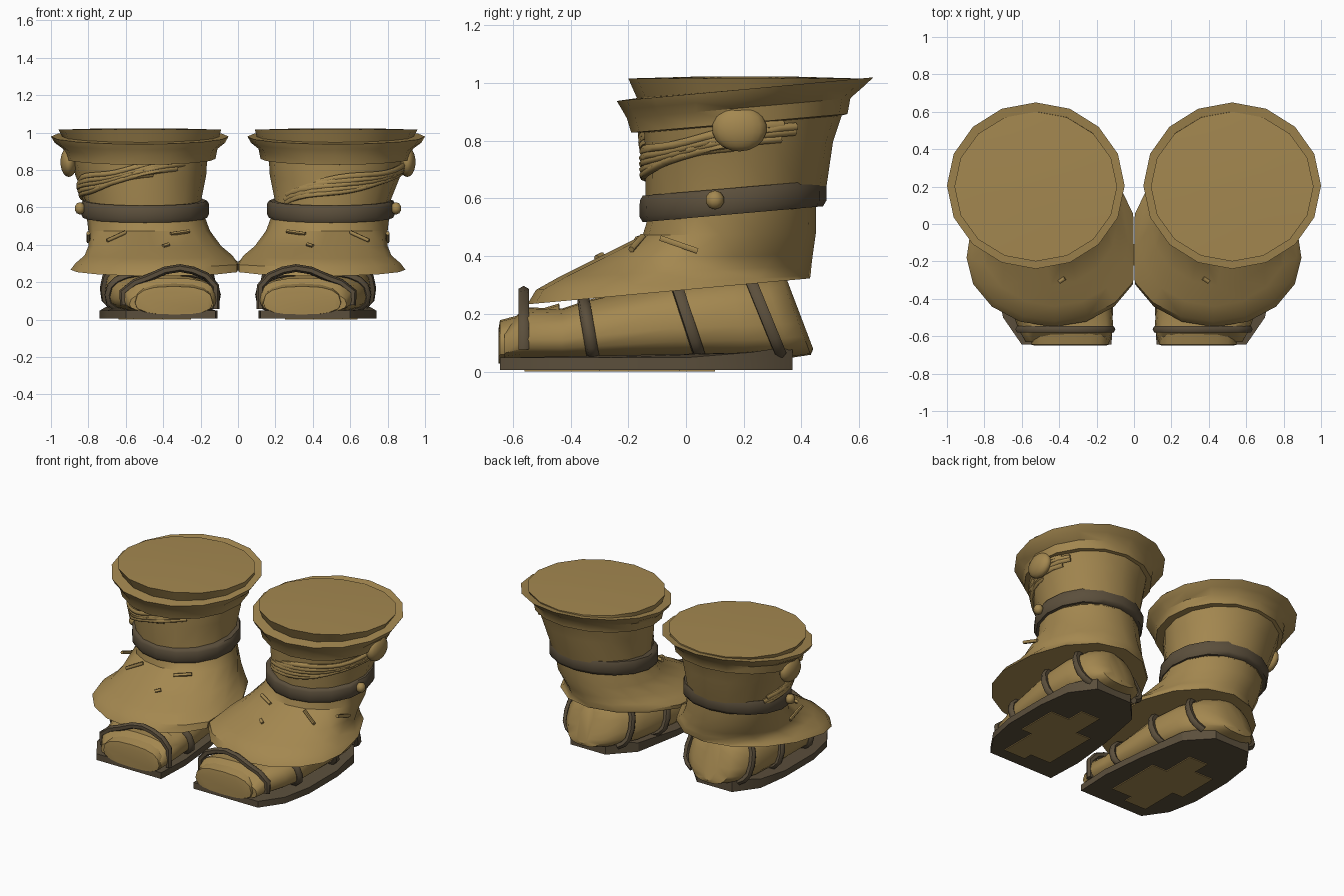
import bpy, bmesh, math
from mathutils import Vector

if "Cube" in bpy.data.objects:
    bpy.data.objects.remove(bpy.data.objects["Cube"])

N = 16


def material(name, rgb):
    m = bpy.data.materials.new(name)
    m.diffuse_color = (*rgb, 1)
    m.use_nodes = True
    m.node_tree.nodes["Principled BSDF"].inputs["Base Color"].default_value = m.diffuse_color
    return m


TAN = material("tan_cloth", (0.37, 0.245, 0.08))
BROWN = material("dark_leather", (0.105, 0.078, 0.045))


def finish(bm, name, mat, side, angle=40):
    """Mirror to the wanted side, fix normals, smooth and link."""
    for v in bm.verts:
        v.co.x *= side
    bmesh.ops.recalc_face_normals(bm, faces=bm.faces)
    me = bpy.data.meshes.new(name)
    bm.to_mesh(me)
    bm.free()
    me.materials.clear()
    me.materials.append(mat)
    ob = bpy.data.objects.new(("right_" if side > 0 else "left_") + name, me)
    bpy.context.collection.objects.link(ob)
    bpy.ops.object.select_all(action='DESELECT')
    ob.select_set(True)
    bpy.context.view_layer.objects.active = ob
    bpy.ops.object.shade_smooth_by_angle(angle=math.radians(angle))
    return ob


def loft(name, rings, mat, side, caps=True, angle=40):
    bm = bmesh.new()
    rows = [[bm.verts.new(p) for p in r] for r in rings]
    n = len(rows[0])
    for a, b in zip(rows, rows[1:]):
        for i in range(n):
            j = (i + 1) % n
            bm.faces.new((a[i], a[j], b[j], b[i]))
    if caps:
        bm.faces.new(rows[0])
        bm.faces.new(rows[-1])
    return finish(bm, name, mat, side, angle)


def ring(x0, x1, yf, yb, zf, zb, yc=None):
    """Tilted egg-shaped ring; yc is where it is widest."""
    yc = (yf + yb) / 2 if yc is None else yc
    pts = []
    for i in range(N):
        a = 2 * math.pi * i / N
        x = (x0 + x1) / 2 + (x1 - x0) / 2 * math.cos(a)
        s = math.sin(a)
        y = yc + s * ((yb - yc) if s > 0 else (yc - yf))
        pts.append((max(x, 0), y, zf + (zb - zf) * (y - yf) / (yb - yf)))
    return pts


def tube(name, pts, r, mat, side):
    """Round cord through points, with tapered ends."""
    cu = bpy.data.curves.new(name, 'CURVE')
    cu.dimensions = '3D'
    cu.bevel_depth = r
    cu.bevel_resolution = 1
    cu.use_fill_caps = True
    sp = cu.splines.new('POLY')
    sp.points.add(len(pts) - 1)
    for q, p in zip(sp.points, pts):
        q.co = (*p, 1)
    tmp = bpy.data.objects.new(name, cu)
    bpy.context.collection.objects.link(tmp)
    me = bpy.data.meshes.new_from_object(tmp.evaluated_get(bpy.context.evaluated_depsgraph_get()))
    bpy.data.objects.remove(tmp)
    bm = bmesh.new()
    bm.from_mesh(me)
    bpy.data.meshes.remove(me)
    return finish(bm, name, mat, side, 60)


def ball(name, loc, size, mat, side, seg=16):
    bm = bmesh.new()
    bmesh.ops.create_uvsphere(bm, u_segments=seg, v_segments=seg // 2, radius=1)
    for v in bm.verts:
        v.co = Vector(loc) + Vector([c * s for c, s in zip(v.co, size)])
    return finish(bm, name, mat, side, 60)


# foot stations: y, x0, x1, bottom, top, backward lean
FOOT = [(-0.63, 0.13, 0.58, 0.04, 0.15, 0), (-0.56, 0.11, 0.62, 0.04, 0.225, 0),
        (-0.43, 0.12, 0.66, 0.04, 0.22, 0), (-0.34, 0.12, 0.69, 0.04, 0.25, 0.05),
        (-0.05, 0.14, 0.71, 0.04, 0.32, 0.1), (0.15, 0.18, 0.70, 0.04, 0.34, 0.2),
        (0.27, 0.25, 0.66, 0.05, 0.34, 0.33), (0.33, 0.33, 0.60, 0.06, 0.33, 0.38),
        (0.35, 0.42, 0.52, 0.08, 0.32, 0.38)]


def foot_point(st, a, grow=0.0):
    y, x0, x1, z0, z1, lean = st
    c, s = math.cos(a), math.sin(a)
    zc = z0 + 0.4 * (z1 - z0)
    x = (x0 + x1) / 2 + ((x1 - x0) / 2 + grow) * math.copysign(abs(c) ** 0.75, c)
    z = zc + ((z1 - zc + grow) if s > 0 else (zc - z0)) * math.copysign(abs(s) ** 0.75, s)
    return (x, y + lean * (z1 - z), z)


def station(y, lean):
    for a, b in zip(FOOT, FOOT[1:]):
        if a[0] <= y <= b[0]:
            t = (y - a[0]) / (b[0] - a[0])
            st = [p + (q - p) * t for p, q in zip(a, b)]
            return (*st[:5], lean)


def shaft_point(a, z, grow=0.004):
    """Point on the shaft; a = 0 faces front, positive goes outward."""
    t = (z - 0.62) / 0.21
    return (0.51 + 0.018 * t + (0.31 + 0.05 * t + grow) * math.sin(a),
            0.175 + 0.02 * t - (0.315 + 0.028 * t + grow) * math.cos(a), z)


def slab(name, outline, z0, top, mat, side):
    loft(name, [[(x, y, z0) for x, y in outline],
                [(x, y, top(y)) for x, y in outline]], mat, side, angle=30)


def boot(side):
    # shaft and turned-over cuff with closed, slightly domed top
    loft("shaft", [ring(*r) for r in [
        (0.35, 0.71, 0.05, 0.36, 1.025, 1.025), (0.09, 0.96, -0.20, 0.60, 1.018, 1.018),
        (0.10, 0.94, -0.17, 0.60, 0.95, 1.012), (0.05, 1.0, -0.24, 0.65, 0.94, 1.022),
        (0.07, 0.98, -0.222, 0.61, 0.91, 0.985), (0.11, 0.935, -0.205, 0.57, 0.88, 0.95),
        (0.12, 0.925, -0.19, 0.56, 0.83, 0.895), (0.165, 0.89, -0.145, 0.54, 0.83, 0.89),
        (0.17, 0.87, -0.14, 0.51, 0.75, 0.80), (0.20, 0.81, -0.14, 0.488, 0.60, 0.65),
        (0.18, 0.81, -0.13, 0.45, 0.53, 0.57)]], TAN, side)

    # flared skirt over the foot
    loft("skirt", [ring(*r) for r in [
        (0.18, 0.81, -0.13, 0.45, 0.54, 0.58, 0.15), (0.15, 0.80, -0.15, 0.45, 0.475, 0.48, 0.12),
        (0.09, 0.80, -0.33, 0.44, 0.385, 0.41, 0.0), (0.03, 0.82, -0.44, 0.435, 0.33, 0.37, -0.1),
        (-0.03, 0.87, -0.52, 0.432, 0.285, 0.335, -0.18),
        (-0.03, 0.895, -0.55, 0.43, 0.235, 0.325, -0.18)]], TAN, side)

    # belt with rounded edges and stud
    loft("belt", [ring(*r) for r in [
        (0.19, 0.80, -0.12, 0.44, 0.525, 0.575), (0.165, 0.83, -0.15, 0.475, 0.52, 0.575),
        (0.155, 0.84, -0.162, 0.487, 0.54, 0.595), (0.155, 0.84, -0.16, 0.487, 0.595, 0.645),
        (0.165, 0.83, -0.15, 0.48, 0.612, 0.665), (0.20, 0.80, -0.12, 0.45, 0.612, 0.665)]],
        BROWN, side, angle=60)
    ball("belt_stud", (0.845, 0.10, 0.597), (0.03, 0.033, 0.033), TAN, side, 10)

    # large round button under the cuff
    ball("button", (0.905, 0.185, 0.845), (0.045, 0.095, 0.08), TAN, side, 18)

    # cloth folds wrapping the shaft
    a0, a1 = (-1.0, 2.15) if side > 0 else (2.0, -0.75)
    folds = [(0.625, 0.78, 0, 0.8), (0.645, 0.81, 0, 0.95), (0.67, 0.835, 0.02, 1),
             (0.70, 0.85, 0.12, 1), (0.735, 0.86, 0.22, 0.95)]
    for z0, z1, t0, t1 in folds:
        pts = []
        for i in range(15):
            u = i / 14
            t = t0 + (t1 - t0) * u
            bulge = 0.006 - 0.016 * abs(2 * u - 1) ** 4
            pts.append(shaft_point(a0 + (a1 - a0) * t,
                                   z0 + (z1 - z0) * u + 0.01 * math.sin(3 * math.pi * u), bulge))
        tube("shaft_fold", pts, 0.015, TAN, side)

    # small creases on the skirt
    for p, q in [((0.80, -0.09, 0.465), (0.80, 0.04, 0.42)),
                 ((0.60, -0.15, 0.47), (0.70, -0.19, 0.425)),
                 ((0.36, -0.17, 0.46), (0.26, -0.12, 0.475)),
                 ((0.37, -0.29, 0.405), (0.40, -0.31, 0.395))]:
        tube("skirt_crease", [p, q], 0.011, TAN, side)

    # foot, and the toe cap poking out in front
    loft("foot", [[foot_point(st, 2 * math.pi * i / 20) for i in range(20)] for st in FOOT], TAN, side)
    toe = [(-0.65, 0.15, 0.53, 0.03, 0.15, 0), (-0.645, 0.135, 0.55, 0.03, 0.18, 0),
           (-0.55, 0.13, 0.56, 0.03, 0.205, 0), (-0.44, 0.15, 0.56, 0.04, 0.238, 0),
           (-0.435, 0.18, 0.52, 0.05, 0.20, 0)]
    loft("toe_cap", [[foot_point(st, 2 * math.pi * i / 16) for i in range(16)] for st in toe], TAN, side)

    # sole, rising toward the heel, with a worn patch underneath
    outline = [(0.12, -0.645), (0.60, -0.645), (0.70, -0.5), (0.74, -0.3), (0.74, 0.0),
               (0.71, 0.22), (0.60, 0.37), (0.34, 0.37), (0.20, 0.22), (0.14, -0.1), (0.11, -0.4)]
    slab("sole", outline, 0.008, lambda y: 0.05 + max(0, y - 0.1) * 0.15, BROWN, side)
    slab("sole_patch", [(0.25, -0.5), (0.4, -0.5), (0.4, -0.56), (0.56, -0.56), (0.56, -0.3),
                        (0.64, -0.3), (0.64, -0.02), (0.5, -0.02), (0.5, 0.1), (0.36, 0.1),
                        (0.36, -0.12), (0.25, -0.12)], 0.002, lambda y: 0.01, TAN, side)

    # slanted straps over the foot
    for y, lean in [(-0.355, 0.17), (-0.04, 0.33), (0.215, 0.41)]:
        st = station(y, lean)
        tube("foot_strap", [foot_point(st, math.radians(-50 + 280 * i / 16), 0.008)
                            for i in range(17)], 0.022, BROWN, side)

    # raised arch strap at the toes
    arch = [(0.12, 0.06), (0.12, 0.18), (0.17, 0.235), (0.24, 0.265), (0.31, 0.278),
            (0.39, 0.265), (0.48, 0.225), (0.55, 0.20), (0.615, 0.15), (0.61, 0.08)]
    tube("toe_strap", [(x, -0.563, z) for x, z in arch], 0.021, BROWN, side)


boot(1)
boot(-1)

# stand everything exactly on the floor
low = min(v.co.z for o in bpy.context.collection.objects for v in o.data.vertices)
for o in bpy.context.collection.objects:
    o.location.z = -low
